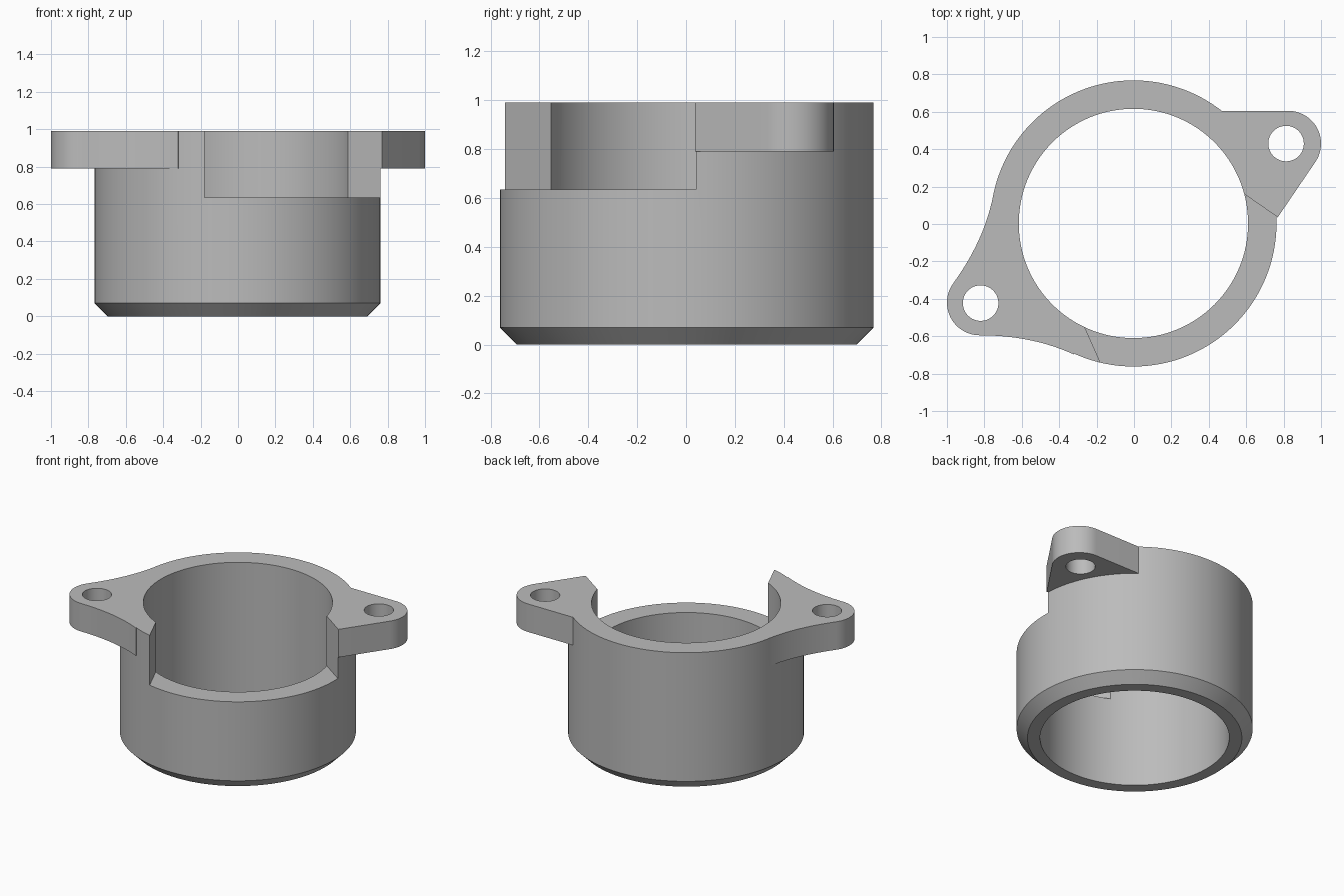
import bpy, bmesh, math
from mathutils import Vector

if "Cube" in bpy.data.objects:
    bpy.data.objects.remove(bpy.data.objects["Cube"])

R_OUT, R_BORE, TOP = 0.765, 0.613, 0.99
CENTRE = (-0.003, 0.003)


def prism(name, pts, z0, z1):
    """Extrude a flat outline between two heights."""
    bm = bmesh.new()
    face = bm.faces.new([bm.verts.new((x, y, z0)) for x, y in pts])
    ext = bmesh.ops.extrude_face_region(bm, geom=[face])
    moved = [v for v in ext["geom"] if isinstance(v, bmesh.types.BMVert)]
    bmesh.ops.translate(bm, verts=moved, vec=(0, 0, z1 - z0))
    bmesh.ops.recalc_face_normals(bm, faces=bm.faces)
    mesh = bpy.data.meshes.new(name)
    bm.to_mesh(mesh)
    bm.free()
    obj = bpy.data.objects.new(name, mesh)
    bpy.context.collection.objects.link(obj)
    return obj


def arc(c, r, a0, a1, n):
    angles = [math.radians(a0 + (a1 - a0) * i / n) for i in range(n + 1)]
    return [(c[0] + r * math.cos(a), c[1] + r * math.sin(a)) for a in angles]


def circle(c, r, n):
    return arc(c, r, 0, 360, n)[:-1]


def bezier(a, b, c, n=14):
    a, b, c = Vector(a), Vector(b), Vector(c)
    ts = [i / n for i in range(1, n + 1)]
    return [tuple(a * (1 - t) ** 2 + b * 2 * t * (1 - t) + c * t * t) for t in ts]


def combine(target, tool, operation):
    mod = target.modifiers.new(operation.title(), 'BOOLEAN')
    mod.operation, mod.solver, mod.object = operation, 'EXACT', tool
    bpy.context.view_layer.objects.active = target
    bpy.ops.object.modifier_apply(modifier=mod.name)
    bpy.data.objects.remove(tool)


# Cylindrical housing with a chamfered foot
housing = prism("flanged_housing", circle(CENTRE, R_OUT, 128), 0, TOP)
bm = bmesh.new()
bm.from_mesh(housing.data)
rim = [e for e in bm.edges if all(v.co.z < 0.01 for v in e.verts)]
bmesh.ops.bevel(bm, geom=rim, offset=0.07, segments=1, affect='EDGES')
bm.to_mesh(housing.data)
bm.free()

# Left lug: rounded end blended into the wall by a concave curve on each side
lug_c = Vector((-0.825, -0.42))
axis = Vector((-0.891, -0.454)).normalized()


def mirrored(p):
    p = Vector(p)
    return tuple(axis * (2 * p.dot(axis)) - p)


end = arc(lug_c, 0.175, 144, 270, 24)
lower = bezier(end[-1], (-0.545, -0.595), (-0.32, -0.698))
upper = bezier(end[0], mirrored((-0.545, -0.595)), mirrored((-0.32, -0.698)))
left = prism("left_lug", end + lower + [(-0.25, -0.13)] + upper[::-1], 0.79, TOP)
combine(housing, left, 'UNION')

# Right lug: rounded end with straight sides
right = prism("right_lug", arc((0.825, 0.43), 0.175, -34.3, 90, 24)
              + [(0.46, 0.605), (0.3, 0.3), (0.62, 0.035), (0.768, 0.035)], 0.79, TOP)
combine(housing, right, 'UNION')

# Through bore
combine(housing, prism("bore_cutter", circle(CENTRE, R_BORE, 128), -0.2, 1.2), 'DIFFERENCE')

# Open window in the front right of the upper wall
window = [(-0.30, -0.47), (-0.26, -0.56), (-0.18, -0.74), (-0.10, -0.92),
          (0.95, -0.95), (0.95, -0.09), (0.77, 0.035), (0.59, 0.16), (0.41, 0.285)]
combine(housing, prism("window_cutter", window, 0.635, 1.2), 'DIFFERENCE')

# Bolt holes
for c in ((0.813, 0.43), (-0.82, -0.423)):
    combine(housing, prism("hole_cutter", circle(c, 0.095, 48), 0.6, 1.2), 'DIFFERENCE')

# Plain grey metal
metal = bpy.data.materials.new("grey_metal")
metal.diffuse_color = (0.5, 0.5, 0.5, 1)
metal.use_nodes = True
metal.node_tree.nodes["Principled BSDF"].inputs["Base Color"].default_value = metal.diffuse_color
housing.data.materials.clear()
housing.data.materials.append(metal)
for p in housing.data.polygons:
    p.material_index = 0

bpy.ops.object.select_all(action='DESELECT')
housing.select_set(True)
bpy.context.view_layer.objects.active = housing
bpy.ops.object.shade_smooth_by_angle(angle=math.radians(25))
